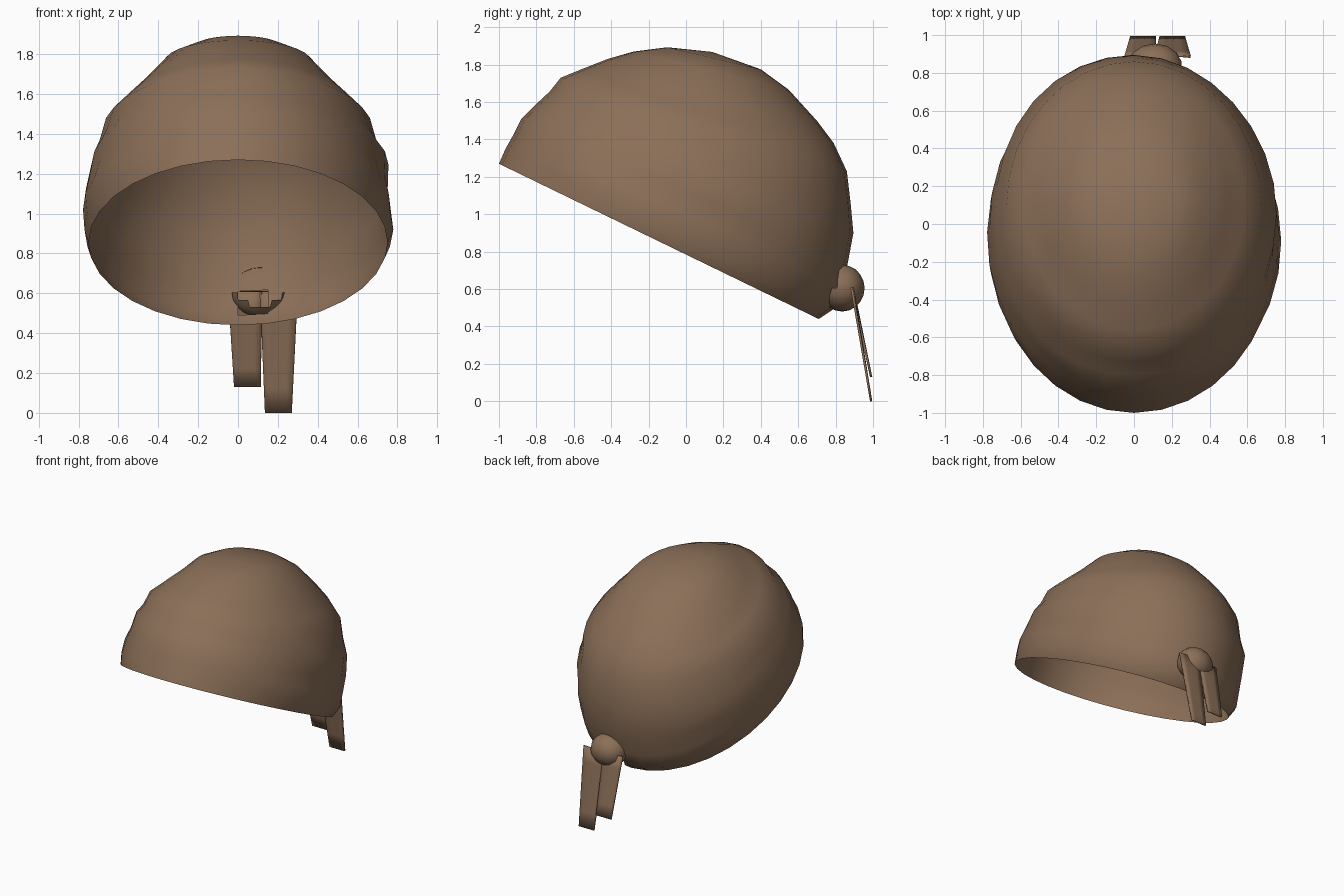
import bpy, bmesh, math
from mathutils import Vector

if "Cube" in bpy.data.objects:
    bpy.data.objects.remove(bpy.data.objects["Cube"])

SEG = 32
brown = bpy.data.materials.new("brown cloth")
brown.diffuse_color = (0.26, 0.16, 0.098, 1)
brown.use_nodes = True
brown.node_tree.nodes["Principled BSDF"].inputs["Base Color"].default_value = brown.diffuse_color


def finish(bm, name, angle=180):
    me = bpy.data.meshes.new(name)
    bmesh.ops.recalc_face_normals(bm, faces=bm.faces)
    bm.to_mesh(me)
    bm.free()
    me.materials.append(brown)
    ob = bpy.data.objects.new(name, me)
    bpy.context.collection.objects.link(ob)
    bpy.ops.object.select_all(action='DESELECT')
    ob.select_set(True)
    bpy.context.view_layer.objects.active = ob
    bpy.ops.object.shade_smooth_by_angle(angle=math.radians(angle))
    return ob


# Knot placement, shared with the opening in the cloth
KNOT = Vector((0.11, 0.835, 0.605))
KNOT_R = Vector((0.145, 0.12, 0.125))


def in_knot(p, k):
    return sum(((p[i] - KNOT[i]) / KNOT_R[i]) ** 2 for i in range(3)) < k * k


# Head cloth: tilted rings (front y, front z, back y, back z, half width, fold depth)
rings = [
    (-1.00, 1.27, 0.71, 0.44, 0.750, 0),
    (-0.965, 1.35, 0.785, 0.49, 0.775, 0.006),
    (-0.92, 1.43, 0.835, 0.61, 0.772, 0.012),
    (-0.88, 1.51, 0.865, 0.74, 0.757, 0.014),
    (-0.80, 1.59, 0.895, 0.90, 0.745, 0.014),
    (-0.73, 1.655, 0.88, 1.06, 0.705, 0.008),
    (-0.67, 1.73, 0.86, 1.23, 0.675, 0),
    (-0.56, 1.775, 0.79, 1.38, 0.585, 0),
    (-0.42, 1.83, 0.70, 1.50, 0.495, 0),
    (-0.28, 1.87, 0.55, 1.665, 0.365, 0),
    (-0.10, 1.893, 0.40, 1.775, 0.225, 0),
]
bm = bmesh.new()
loops = []
for k, (fy, fz, by, bz, w, fold) in enumerate(rings):
    loop = []
    for i in range(SEG):
        a = math.tau * i / SEG
        c, s = math.cos(a), math.sin(a)
        r = 1 + fold * math.sin(3 * a + 1.9 * k) * abs(c)
        t = (s * r + 1) / 2
        sag = 0.05 * c * c * (1 if 4 < k < 9 else 0)
        loop.append(bm.verts.new((w * c * r, fy + (by - fy) * t,
                                  fz + (bz - fz) * t - sag)))
    loops.append(loop)
for lo, hi in zip(loops, loops[1:]):
    for i in range(SEG):
        j = (i + 1) % SEG
        bm.faces.new((lo[i], lo[j], hi[j], hi[i]))
apex = bm.verts.new((0, 0.14, 1.868))
for i in range(SEG):
    bm.faces.new((loops[-1][i], loops[-1][(i + 1) % SEG], apex))
# Opening where the cloth gathers into the knot
bmesh.ops.delete(bm, geom=[f for f in bm.faces if in_knot(f.calc_center_median(), 0.6)],
                 context='FACES')
finish(bm, "head_cloth")

# Knot: ball open towards the inside of the cloth
bm = bmesh.new()
bmesh.ops.create_uvsphere(bm, u_segments=14, v_segments=10, radius=1)
for v in bm.verts:
    v.co = KNOT + Vector(v.co[i] * KNOT_R[i] for i in range(3))
inner = [f for f in bm.faces
         if (f.calc_center_median() - KNOT).dot(Vector((0, 0.9, -0.43))) < -0.05]
bmesh.ops.delete(bm, geom=inner, context='FACES')
finish(bm, "knot")


# Tails: thin, slightly bowed strips (top x range, bottom x range, bottom z)
def tail(name, t0, t1, b0, b1, zb):
    bm = bmesh.new()
    rows, cols = 5, 4
    grid = []
    for r in range(rows + 1):
        f = r / rows
        row = []
        for c in range(cols + 1):
            u = c / cols
            top, bot = t0 + (t1 - t0) * u, b0 + (b1 - b0) * u
            y = 0.885 + 0.105 * f + 0.006 * math.sin(math.pi * u) * (1 - f)
            row.append(bm.verts.new((top + (bot - top) * f, y, 0.61 + (zb - 0.61) * f)))
        grid.append(row)
    for r in range(rows):
        for c in range(cols):
            bm.faces.new((grid[r][c], grid[r][c + 1], grid[r + 1][c + 1], grid[r + 1][c]))
    ob = finish(bm, name, 40)
    m = ob.modifiers.new("thickness", 'SOLIDIFY')
    m.thickness = 0.012
    m.offset = 0


tail("short_tail", -0.05, 0.12, -0.02, 0.115, 0.13)
tail("long_tail", 0.11, 0.30, 0.135, 0.27, 0.0)
